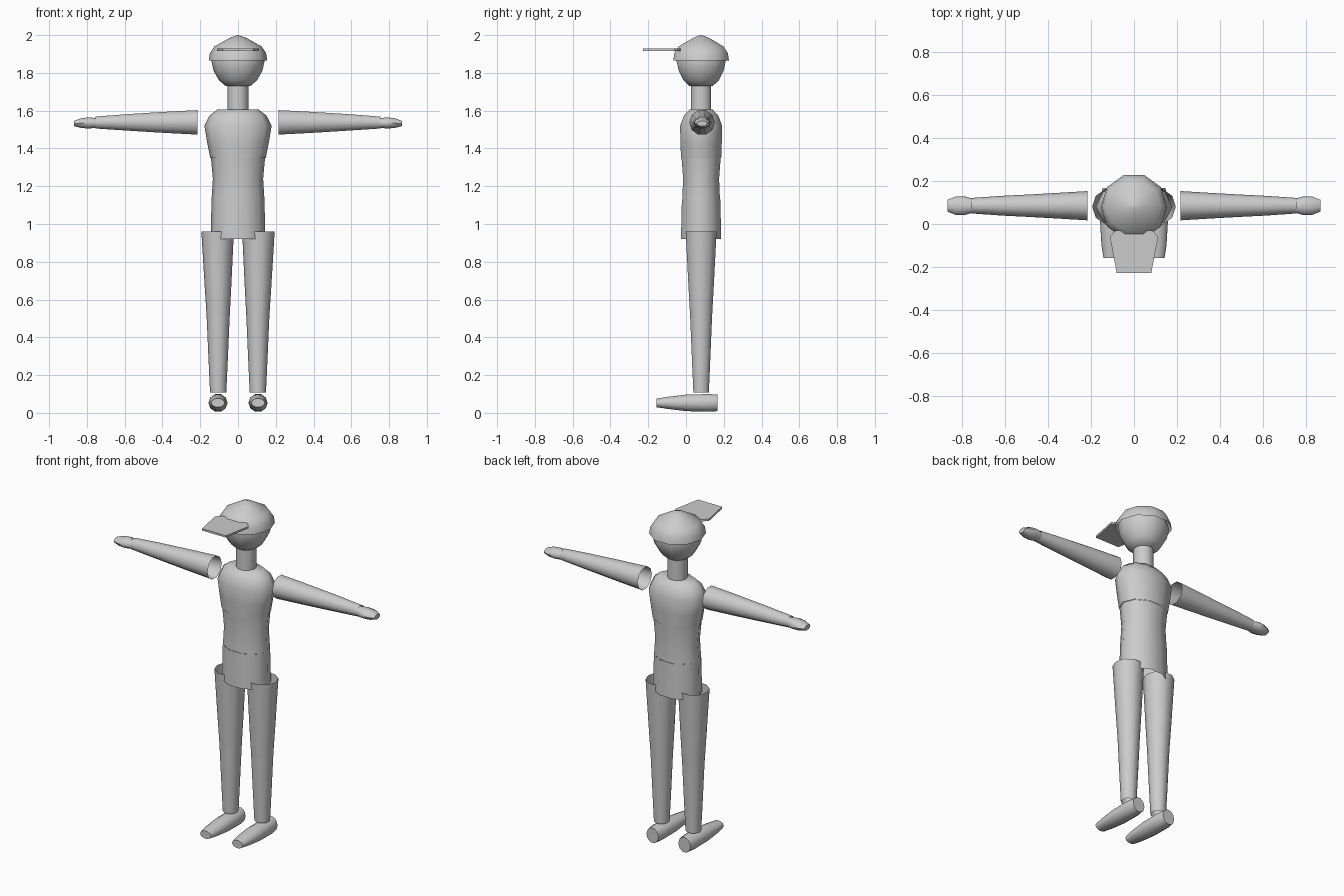
import bpy, bmesh, math
from mathutils import Vector

cube = bpy.data.objects.get("Cube")
if cube:
    bpy.data.objects.remove(cube, do_unlink=True)

GREY = (0.6, 0.6, 0.6, 1)
mat = bpy.data.materials.new("plain grey")
mat.use_nodes = True
mat.diffuse_color = GREY
mat.node_tree.nodes["Principled BSDF"].inputs["Base Color"].default_value = GREY

SIDES = 10
CY = 0.08
# Cross-section axes (width, depth) for each sweep direction
AXES = {"x": (Vector((0, 1, 0)), Vector((0, 0, 1))),
        "y": (Vector((1, 0, 0)), Vector((0, 0, 1))),
        "z": (Vector((1, 0, 0)), Vector((0, 1, 0)))}


def finish(bm, name):
    bmesh.ops.recalc_face_normals(bm, faces=bm.faces)
    mesh = bpy.data.meshes.new(name)
    bm.to_mesh(mesh)
    bm.free()
    mesh.materials.append(mat)
    obj = bpy.data.objects.new(name, mesh)
    bpy.context.collection.objects.link(obj)
    bpy.ops.object.select_all(action='DESELECT')
    obj.select_set(True)
    bpy.context.view_layer.objects.active = obj
    bpy.ops.object.shade_smooth_by_angle(angle=math.radians(50))
    return obj


def loft(name, axis, stations, cap_start=False, cap_end=False):
    """Skin elliptical rings; each station is (centre, half width, half depth)."""
    bm = bmesh.new()
    u, v = AXES[axis]
    rings = []
    for centre, a, b in stations:
        rings.append([bm.verts.new(Vector(centre)
                      + u * a * math.cos(math.tau * i / SIDES)
                      + v * b * math.sin(math.tau * i / SIDES)) for i in range(SIDES)])
    for r, s in zip(rings, rings[1:]):
        for i in range(SIDES):
            j = (i + 1) % SIDES
            bm.faces.new((r[i], r[j], s[j], s[i]))
    if cap_start:
        bm.faces.new(rings[0])
    if cap_end:
        bm.faces.new(rings[-1])
    return finish(bm, name)


def upright(name, profile, **caps):
    return loft(name, "z", [((0, CY, z), a, b) for z, a, b in profile], **caps)


# Torso: chest, waist and hips
upright("chest", [(1.35, 0.147, 0.112), (1.43, 0.163, 0.115), (1.52, 0.178, 0.117),
                  (1.575, 0.15, 0.095), (1.605, 0.11, 0.065)], cap_end=True)
upright("waist", [(1.13, 0.14, 0.105), (1.24, 0.133, 0.1), (1.35, 0.143, 0.109)])
upright("hips", [(0.92, 0.145, 0.112), (1.13, 0.14, 0.107)])

# Neck, head and cap
upright("neck", [(1.59, 0.056, 0.056), (1.76, 0.056, 0.056)])
upright("head", [(1.73, 0.065, 0.065), (1.76, 0.1, 0.098), (1.81, 0.129, 0.125),
                 (1.87, 0.142, 0.138), (1.93, 0.125, 0.12)], cap_start=True)
upright("cap", [(1.865, 0.155, 0.155), (1.905, 0.149, 0.149), (1.94, 0.125, 0.125),
                (1.985, 0.045, 0.045), (2.0, 0.004, 0.004)], cap_end=True)

# Cap brim: thin tapered plate, a little thicker along the middle
bm = bmesh.new()
outline = [(0.08, -0.228), (0.112, -0.06), (0.085, -0.03)]
outline += [(-x, y) for x, y in reversed(outline)]
top = [bm.verts.new((x, y, 1.928)) for x, y in outline]
low = [bm.verts.new((x, y, 1.916)) for x, y in outline]
bm.faces.new(top)
bm.faces.new(low)
for i in range(len(outline)):
    j = (i + 1) % len(outline)
    bm.faces.new((top[i], top[j], low[j], low[i]))
finish(bm, "cap_brim")

# Limbs on both sides
for side, s in (("left", 1), ("right", -1)):
    def arm_path(profile):
        return [((s * x, 0.085, z), a, b) for x, z, a, b in profile]

    def leg_path(profile):
        return [((s * x, CY, z), r, r) for x, z, r in profile]

    loft(side + "_upper_arm", "x", arm_path([(0.215, 1.538, 0.068, 0.068),
         (0.38, 1.538, 0.058, 0.059), (0.49, 1.538, 0.052, 0.052)]))
    loft(side + "_forearm", "x", arm_path([(0.49, 1.538, 0.052, 0.052),
         (0.61, 1.538, 0.046, 0.044), (0.755, 1.537, 0.036, 0.033)]))
    loft(side + "_hand", "x", arm_path([(0.74, 1.535, 0.03, 0.026),
         (0.79, 1.535, 0.044, 0.031), (0.83, 1.534, 0.042, 0.027),
         (0.867, 1.532, 0.027, 0.015)]), cap_start=True, cap_end=True)
    loft(side + "_thigh", "z", leg_path([(0.108, 0.96, 0.086), (0.106, 0.68, 0.071),
         (0.105, 0.51, 0.061)]))
    loft(side + "_shin", "z", leg_path([(0.105, 0.51, 0.061), (0.105, 0.28, 0.051),
         (0.105, 0.108, 0.043)]))
    loft(side + "_foot", "y", [((s * 0.106, y, 0.053), a, b) for y, a, b in (
         (0.167, 0.04, 0.046), (0.12, 0.05, 0.049), (0.0, 0.051, 0.046),
         (-0.1, 0.045, 0.033), (-0.157, 0.036, 0.024))], cap_start=True, cap_end=True)
